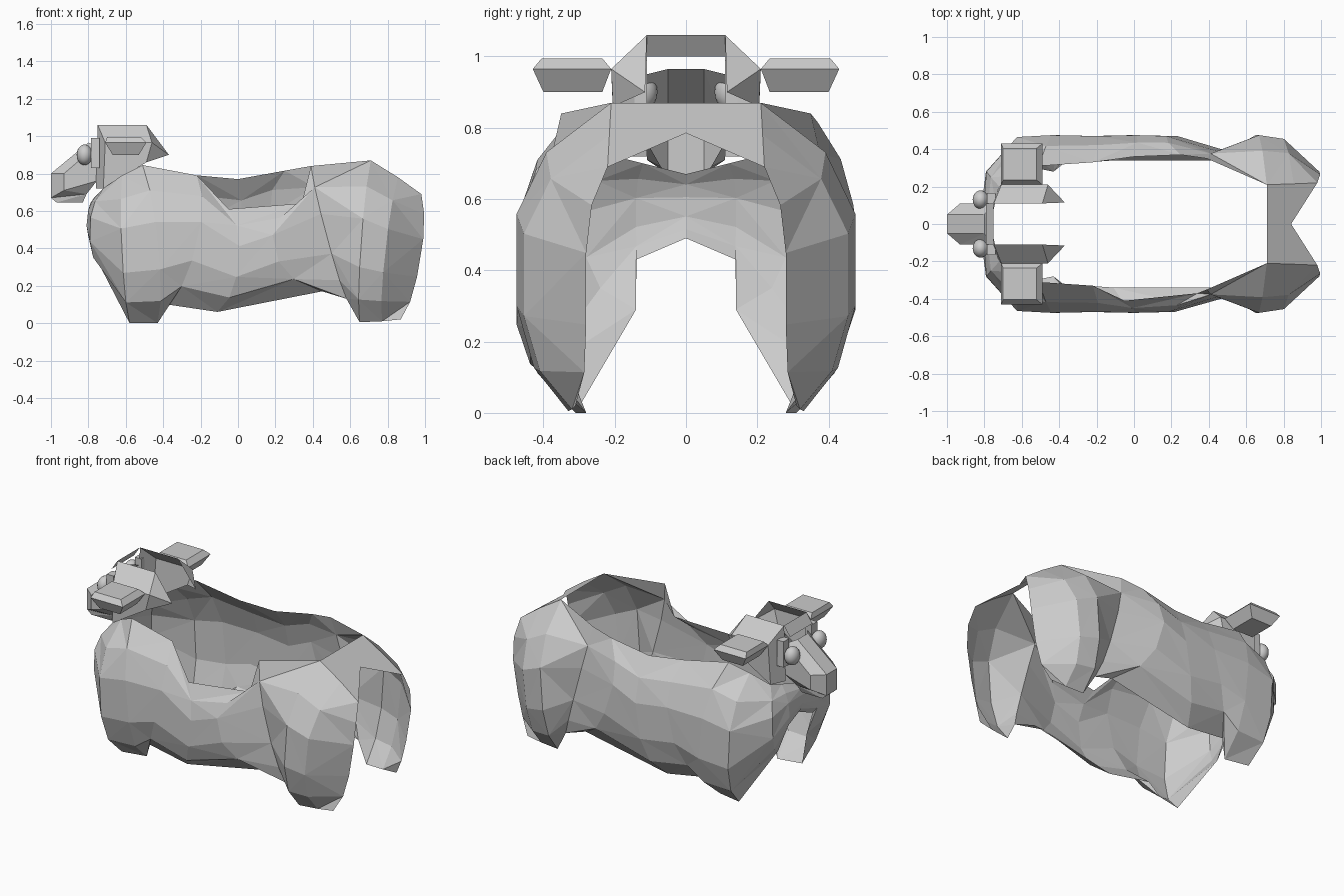
import bpy, bmesh

if "Cube" in bpy.data.objects:
    bpy.data.objects.remove(bpy.data.objects["Cube"])


def build(name, verts, faces, mirror=False, triangulate=False):
    """Flat-shaded object from points and faces, optionally mirrored across y = 0."""
    bm = bmesh.new()
    for s in ((1, -1) if mirror else (1,)):
        vs = [bm.verts.new((x, y * s, z)) for x, y, z in verts]
        for f in faces:
            bm.faces.new([vs[i] for i in f])
    bmesh.ops.remove_doubles(bm, verts=bm.verts, dist=0.001)
    bmesh.ops.recalc_face_normals(bm, faces=bm.faces)
    if triangulate:
        bmesh.ops.triangulate(bm, faces=bm.faces)
    me = bpy.data.meshes.new(name)
    bm.to_mesh(me)
    bm.free()
    ob = bpy.data.objects.new(name, me)
    bpy.context.collection.objects.link(ob)
    return ob


def box_loft(lower, upper):
    """Points and side faces between two rectangles (x0, x1, y0, y1, z)."""
    pts = []
    for x0, x1, y0, y1, z in (lower, upper):
        pts += [(x0, y0, z), (x1, y0, z), (x1, y1, z), (x0, y1, z)]
    return pts, [(i, (i + 1) % 4, (i + 1) % 4 + 4, i + 4) for i in range(4)]


# Fleece ribs from chest to rump: top point, bottom point, bulge (x, y)
RIBS = [
    ((-.77, 0, .67), (-.77, 0, .49), (-.80, 0)),
    ((-.74, .12, .70), (-.77, .14, .43), (-.805, .14)),
    ((-.72, .20, .72), (-.73, .14, .29), (-.79, .28)),
    ((-.62, .26, .79), (-.58, .31, 0), (-.62, .465)),
    ((-.51, .31, .845), (-.43, .28, 0), (-.43, .475)),
    ((-.22, .33, .79), (-.38, .32, .10), (-.22, .47)),
    ((-.05, .41, .61), (-.11, .34, .06), (0, .475)),
    ((.34, .37, .64), (.45, .34, .17), (.20, .47)),
    ((.39, .35, .84), (.58, .35, .13), (.47, .39)),
    ((.71, .21, .87), (.65, .33, .005), (.66, .475)),
    ((.855, .215, .78), (.77, .32, .01), (.79, .455)),
    ((.98, .22, .69), (.87, .31, .02), (.975, .28)),
]
HIGH_TOPS = {6: (0, .36, .77), 7: (.25, .37, .815)}   # far flank has no dip
# Rib profile: (height fraction from the top, share of the bulge)
PROFILE = [(0, 0), (.16, .66), (.36, 1), (.66, 1), (.86, .70), (1, 0)]
ROWS = len(PROFILE)


def rib_points(i, side):
    top, bottom, (mx, my) = RIBS[i]
    if side > 0:
        top = HIGH_TOPS.get(i, top)
    pts = []
    for t, b in PROFILE:
        x, y, z = (a + (c - a) * t for a, c in zip(top, bottom))
        x += b * (mx - (top[0] + bottom[0]) / 2)
        y += b * (my - y)
        pts.append((x, y * side, z))
    return pts


# Hollow fleece: both flanks plus the rump roof
verts, faces = [], []
for side in (-1, 1):
    base = len(verts)
    for i in range(len(RIBS)):
        verts += rib_points(i, side)
    for i in range(len(RIBS) - 1):
        for r in range(ROWS - 1):
            a = base + i * ROWS + r
            b = a + ROWS
            # alternate the diagonals for a faceted coat
            if (i + r) % 2:
                faces += [(a, b, b + 1), (a, b + 1, a + 1)]
            else:
                faces += [(a, b, a + 1), (b, b + 1, a + 1)]
half = len(RIBS) * ROWS
verts.append((.84, 0, .785))
tops = [i * ROWS for i in (9, 10, 11)]
faces.append(tops + [2 * half] + [half + i for i in reversed(tops)])
build("fleece", verts, faces)

# Muzzle: eight-sided loft, open at the back
front = [(-1, .05, .80), (-.93, .11, .80), (-.93, .11, .71), (-1, .05, .67), (-.97, .05, .645)]
back = [(-.80, .05, .965), (-.755, .11, .95), (-.755, .11, .76), (-.81, .07, .69), (-.83, .05, .645)]
ring = lambda p: p + [(x, -y, z) for x, y, z in reversed(p)]
n = 2 * len(front)
build("muzzle", ring(front) + ring(back),
      [(i, (i + 1) % n, (i + 1) % n + n, i + n) for i in range(n)]
      + [(0, 3, 6, 9), (3, 4, 5, 6), (0, 1, 2, 3), (9, 8, 7, 6)],
      triangulate=True)

# Wool cap sides with cheeks and rear flare
cap = [(-.75, .11, 1.06), (-.49, .11, 1.06), (-.46, .21, .965), (-.71, .21, .965),
       (-.49, .205, .86), (-.72, .20, .72), (-.37, .115, .90), (-.76, .11, .72)]
build("wool_cap", cap, [(0, 1, 2, 3), (3, 2, 4, 5), (1, 6, 2), (2, 6, 4),
                        (0, 3, 5, 7)], mirror=True)

# Forelock joining the two cap sides above the face
build("forelock", [(-.75, -.11, 1.06), (-.75, .11, 1.06),
                   (-.79, .11, 1.0), (-.79, -.11, 1.0)], [(0, 1, 2, 3)])

# Ears: rectangular, tapered above and below the rim
rim = (-.71, -.49, .21, .43, .965)
for part, end in (("ear_undersides", (-.67, -.53, .235, .40, .90)),
                  ("ear_tops", (-.70, -.52, .235, .405, .995))):
    pts, sides = box_loft(end, rim)
    build(part, pts, sides + [(0, 1, 2, 3)], mirror=True)

# Eye sockets
pts, sides = box_loft((-.785, -.74, .11, .165, .83), (-.785, -.74, .11, .165, .99))
build("eye_sockets", pts, sides + [(0, 1, 2, 3), (4, 5, 6, 7)], mirror=True)

# Eyes
for s, label in ((-1, "near"), (1, "far")):
    bpy.ops.mesh.primitive_uv_sphere_add(segments=20, ring_count=12, radius=.05,
                                         location=(-.82, .13 * s, .90))
    eye = bpy.context.object
    eye.name = "eye_" + label
    eye.scale = (.85, 1, 1.1)
    bpy.ops.object.shade_smooth()
